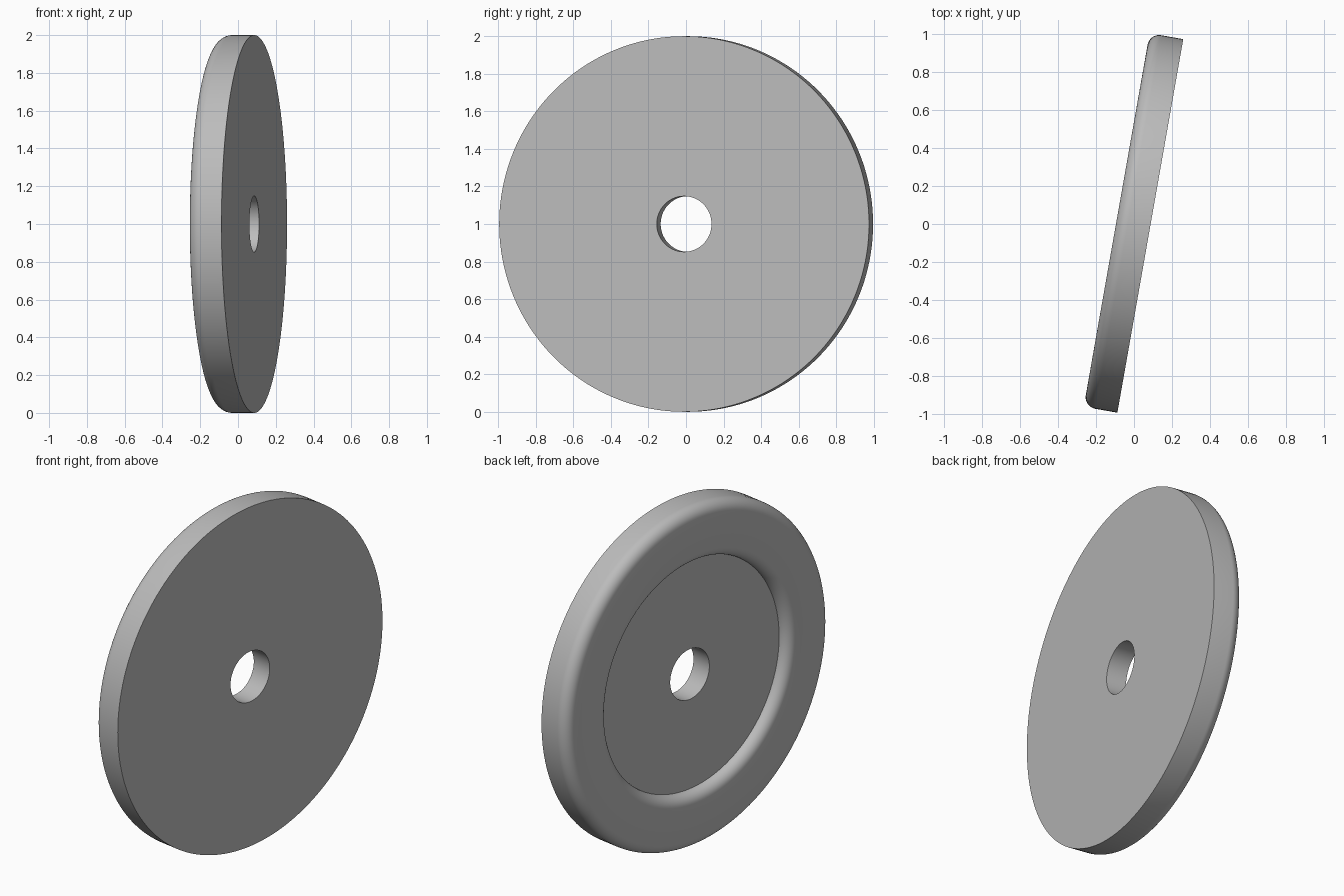
import bpy, bmesh
from math import radians, sin, cos, pi
from mathutils import Matrix, Vector

cube = bpy.data.objects.get("Cube")
if cube:
    bpy.data.objects.remove(cube)

HOLE, FLOOR, RIM = 0.148, 0.675, 1.0    # radii
THICK, RECESS, FILLET = 0.18, 0.06, 0.062
ARC, SEGMENTS = 10, 160


def arc(r, h, radius, start, end):
    """Points of a fillet in the radius / height plane."""
    steps = [radians(start + (end - start) * i / ARC) for i in range(ARC + 1)]
    return [(r + radius * cos(a), h + radius * sin(a)) for a in steps]


grey = bpy.data.materials.new("plain grey")
grey.use_nodes = True
colour = (0.5, 0.5, 0.5, 1)
grey.diffuse_color = colour
grey.node_tree.nodes["Principled BSDF"].inputs["Base Color"].default_value = colour

# Cross-section: flat face, rounded outer rim, rounded recess lip, bore
profile = [(HOLE, 0), (RIM, 0)]
profile += arc(RIM - FILLET, FILLET - THICK, FILLET, 0, -90)
profile += arc(FLOOR + RECESS, RECESS - THICK, RECESS, 270, 180)
profile += [(HOLE, RECESS - THICK)]

# Revolve the closed section about the axle
bm = bmesh.new()
verts = [bm.verts.new((r, 0, h)) for r, h in profile]
edges = [bm.edges.new((a, b)) for a, b in zip(verts, verts[1:] + verts[:1])]
bmesh.ops.spin(bm, geom=verts + edges, cent=(0, 0, 0), axis=(0, 0, 1),
               angle=2 * pi, steps=SEGMENTS, use_merge=True)
bmesh.ops.remove_doubles(bm, verts=bm.verts, dist=1e-5)
bmesh.ops.recalc_face_normals(bm, faces=bm.faces)

# Stand the disc upright, turned slightly about the vertical
turn = Matrix.Rotation(radians(-10), 4, "Z") @ Matrix.Rotation(radians(90), 4, "Y")
bm.transform(Matrix.Translation(Vector((0.086, -0.01, 1))) @ turn)

mesh = bpy.data.meshes.new("disc")
bm.to_mesh(mesh)
bm.free()
mesh.materials.append(grey)
disc = bpy.data.objects.new("disc", mesh)
bpy.context.collection.objects.link(disc)
bpy.context.view_layer.objects.active = disc
disc.select_set(True)
bpy.ops.object.shade_smooth_by_angle(angle=radians(30))
